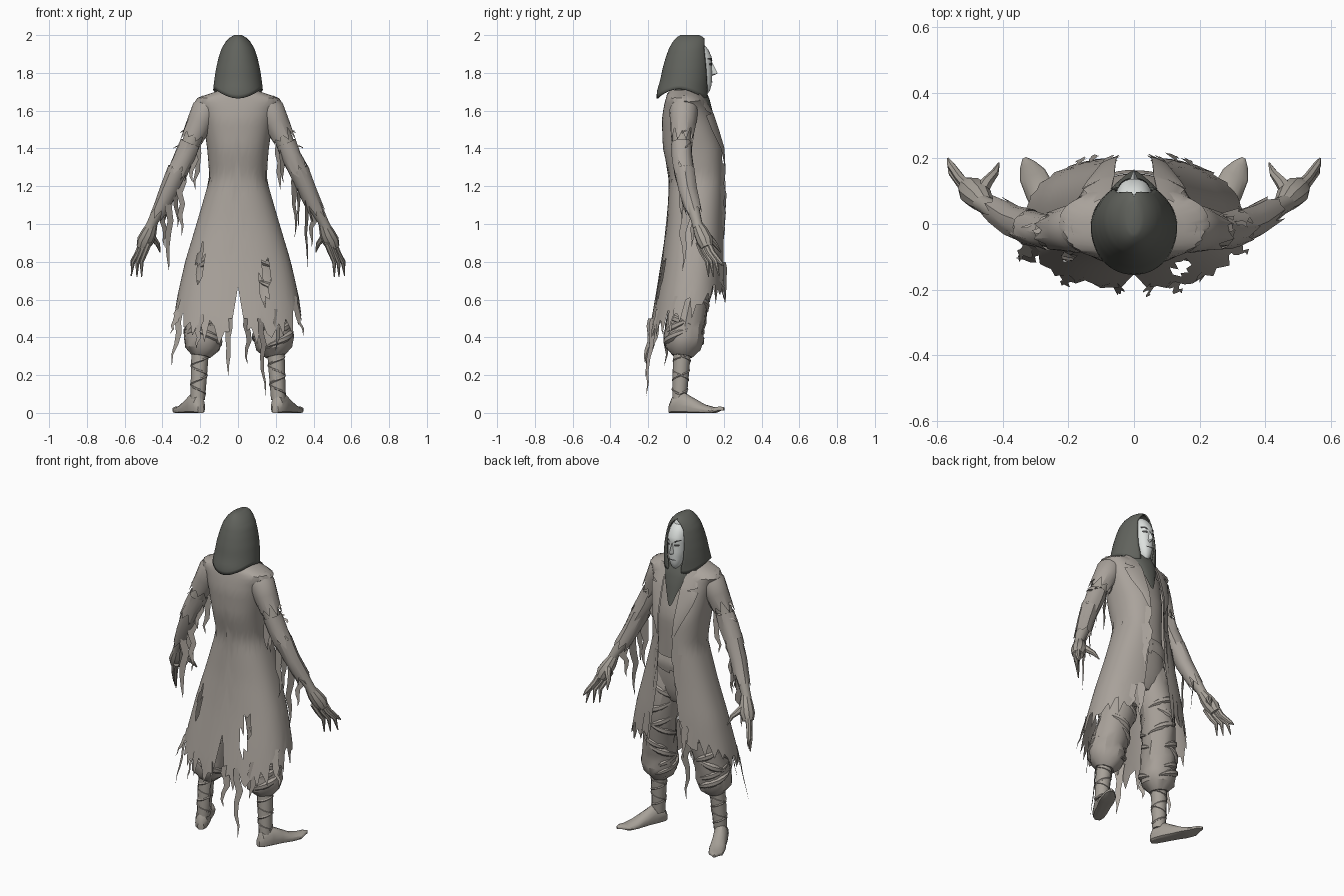
import bpy, bmesh, math, random
from mathutils import Vector

random.seed(4)
if "Cube" in bpy.data.objects:
    bpy.data.objects.remove(bpy.data.objects["Cube"])
E = 0.85  # squareness of the cloth cross-sections
made = []


def material(name, rgb):
    m = bpy.data.materials.new(name)
    m.use_nodes = True
    m.diffuse_color = (*rgb, 1)
    for n in m.node_tree.nodes:
        if n.type == 'BSDF_PRINCIPLED':
            n.inputs["Base Color"].default_value = (*rgb, 1)
            n.inputs["Roughness"].default_value = 0.9
    return m


COAT = material("worn_taupe", (0.40, 0.365, 0.33))
PANTS = material("dusty_brown_grey", (0.385, 0.35, 0.315))
HOOD = material("dark_olive_grey", (0.12, 0.125, 0.11))
SKIN = material("grey_skin", (0.385, 0.355, 0.315))
MASK = material("pale_mask", (0.72, 0.75, 0.73))
DARK = material("charcoal", (0.06, 0.06, 0.06))


def add(name, verts, faces, mat):
    bm = bmesh.new()
    vs = [bm.verts.new(v) for v in verts]
    for f in faces:
        bm.faces.new([vs[i] for i in f])
    bmesh.ops.remove_doubles(bm, verts=bm.verts, dist=0.0002)
    bmesh.ops.recalc_face_normals(bm, faces=bm.faces)
    me = bpy.data.meshes.new(name)
    bm.to_mesh(me)
    bm.free()
    me.materials.append(mat)
    ob = bpy.data.objects.new(name, me)
    bpy.context.collection.objects.link(ob)
    made.append(ob)
    return ob


# Profile rows run downwards: z, half width, back y, front y, half gap
def profile(rows, z):
    if z >= rows[0][0]:
        return rows[0][1:]
    for p, q in zip(rows, rows[1:]):
        if z >= q[0]:
            k = (p[0] - z) / (p[0] - q[0])
            return [m + (n - m) * k for m, n in zip(p[1:], q[1:])]
    return rows[-1][1:]


def on_shell(rows, z, u, e):
    a, yb, yf, g = profile(rows, z)
    t0 = math.asin(min(1, g / a) ** (1 / e))
    t = t0 + (2 * math.pi - 2 * t0) * u
    sx, cy = [math.copysign(abs(v) ** e, v) for v in (math.sin(t), math.cos(t))]
    return Vector((a * sx, (yb + yf) / 2 + (yf - yb) / 2 * cy, z))


def surface_y(rows, x, z, side):
    a, yb, yf, g = profile(rows, z)
    c = (1 - min(1, abs(x) / a) ** (2 / E)) ** (E / 2)
    return (yb + yf) / 2 + side * (yf - yb) / 2 * c


def shell(name, rows, hem, mat, cols=48, steps=14, power=1.0, caps=(), keep=None, e=E):
    top, verts, faces = rows[0][0], [], []
    hems = [hem(j / cols, j) for j in range(cols + 1)]
    for i in range(steps + 1):
        k = (i / steps) ** power
        verts += [on_shell(rows, top + (h - top) * k, j / cols, e) for j, h in enumerate(hems)]
    w = cols + 1
    for i in range(steps):
        for j in range(cols):
            f = (i * w + j, i * w + j + 1, (i + 1) * w + j + 1, (i + 1) * w + j)
            if keep is None or keep(sum((verts[n] for n in f), Vector()) / 4):
                faces.append(f)
    for c in caps:
        faces.append([c * steps * w + j for j in range(cols)])
    return add(name, verts, faces, mat)


def tube(name, stations, mat, sides=12, jag=0, rough=0, ref=(0, 1, 0)):
    pts = [Vector(s[:3]) for s in stations]
    verts, faces, n = [], [], len(pts)
    for i, p in enumerate(pts):
        d = (pts[min(i + 1, n - 1)] - pts[max(i - 1, 0)]).normalized()
        e1 = Vector(ref).cross(d).normalized()
        e2 = d.cross(e1)
        for j in range(sides):
            a = 2 * math.pi * j / sides
            r = stations[i][3] * (1 + random.uniform(-rough, rough))
            v = p + (e1 * math.cos(a) + e2 * math.sin(a)) * r
            if jag and i == n - 1:
                v += d * jag * (random.uniform(0.3, 1) if j % 2 else -random.random())
            verts.append(v)
    for i in range(n - 1):
        for j in range(sides):
            k = (j + 1) % sides
            faces.append((i * sides + j, i * sides + k, (i + 1) * sides + k, (i + 1) * sides + j))
    if not jag:
        faces += [list(range(sides)), [(n - 1) * sides + j for j in range(sides)]]
    return add(name, verts, faces, mat)


def plate(name, base, rows, s, off, mat, cols=4):
    verts, faces = [], []
    for z, x0, x1 in rows:
        for j in range(cols + 1):
            x = x0 + (x1 - x0) * j / cols
            verts.append((s * x, surface_y(base, x, z, 1) + off, z))
    w = cols + 1
    for i in range(len(rows) - 1):
        for j in range(cols):
            faces.append((i * w + j, i * w + j + 1, (i + 1) * w + j + 1, (i + 1) * w + j))
    return add(name, verts, faces, mat)


def rag(name, start, end, width, mat=COAT, turn=0.4, n=7):
    # Crooked ribbon tapering to a point
    a, b = Vector(start), Vector(end)
    side = Vector((math.cos(turn), math.sin(turn), 0))
    verts = []
    for i in range(n):
        k = i / (n - 1)
        p = a.lerp(b, k) + side * random.uniform(-0.012, 0.012) * (0 < i < n - 1)
        h = side * width / 2 * (1.03 - k * k) * random.uniform(0.8, 1.2)
        verts += [p - h, p + h]
    add(name, verts, [(2 * i, 2 * i + 1, 2 * i + 3, 2 * i + 2) for i in range(n - 1)], mat)


# Long open coat with peaked shoulders, a torn hem, a back slit and slashes
coat = [(1.71, .09, -.08, .05, .06), (1.69, .15, -.1, .075, .07), (1.66, .238, -.108, .1, .07),
        (1.62, .205, -.118, .12, .065), (1.55, .185, -.128, .15, .06), (1.4, .163, -.122, .195, .055),
        (1.24, .15, -.086, .2, .05), (1.0, .22, -.103, .2, .06), (.8, .28, -.13, .205, .09),
        (.6, .325, -.165, .205, .12), (.4, .352, -.2, .2, .14)]


def coat_hem(u, j):
    if abs(j - 36) < 2:
        return 0.67 if j == 36 else 0.43
    z = 0.545 + 0.115 * math.cos(2 * math.pi * u)
    return z + (-random.uniform(.02, .08) if j % 3 == 0 else random.uniform(-.03, .06))


def unslashed(p):
    right_cut = abs(p.x - .14 - (p.z - .7) * .2) < .022 and .61 < p.z < .79
    left_cut = abs(p.x + .2) < .016 and .73 < p.z < .86
    return p.y > 0 or not (right_cut or left_cut)


shell("coat", coat, coat_hem, COAT, cols=72, steps=28, power=1.5, keep=unslashed)
for x, z0, x1, z1 in [(-.29, .6, -.35, .25), (-.05, .5, -.05, .19), (.12, .5, .145, .09), (.05, .5, .05, .26),
                      (.3, .62, .345, .41), (-.2, .52, -.22, .34), (.21, .55, .2, .33), (-.31, .55, -.36, .42)]:
    y = surface_y(coat, x, z0, -1)
    rag("hem_rag", (x, y, z0), (x1, y - .035, z1), .045, turn=math.copysign(.75, x))

# Shirt, waist sash and scarf
shirt = [(1.69, .09, -.05, .05, 0), (1.6, .16, -.09, .1, 0), (1.4, .14, -.1, .155, 0),
         (1.24, .13, -.07, .15, 0), (1.0, .165, -.085, .14, 0), (.9, .15, -.08, .125, 0), (.85, .09, -.05, .1, 0)]
shell("shirt", shirt, lambda u, j: .85, PANTS, steps=18, caps=(0, 1))
sash = [(1.15, .137, -.075, .155, 0), (1.11, .155, -.085, .165, 0), (1.02, .168, -.09, .15, 0)]
shell("waist_sash", sash, lambda u, j: 1.05 + .03 * math.sin(7 * u), PANTS, steps=4)
scarf = [(1.74, .08, -.06, .09, 0), (1.66, .1, -.06, .125, 0), (1.6, .085, -.05, .14, 0), (1.45, .045, .0, .165, 0)]
shell("scarf", scarf, lambda u, j: 1.66 - .19 * max(0, math.cos(2 * math.pi * u)) ** 5, HOOD)

# Hood
hood = [(2.0, .02, -.03, .07, 0), (1.988, .042, -.05, .095, 0), (1.965, .065, -.07, .108, .03),
        (1.93, .087, -.09, .115, .05), (1.88, .103, -.108, .122, .058), (1.82, .117, -.125, .126, .061),
        (1.76, .126, -.137, .126, .058), (1.7, .133, -.155, .122, .045)]
ob = shell("hood", hood, lambda u, j: 1.715 - .05 * math.cos(2 * math.pi * u) ** 2, HOOD, steps=20, power=1.3,
           caps=(0,), e=1.0)
thick = ob.modifiers.new("thickness", 'SOLIDIFY')
thick.thickness = 0.008

# Masked head
head = [(1.955, .035, .0, .09, 0), (1.93, .052, -.02, .115, 0), (1.88, .06, -.03, .138, 0), (1.84, .06, -.03, .136, 0),
        (1.79, .056, -.02, .138, 0), (1.74, .045, .0, .136, 0), (1.7, .028, .04, .125, 0), (1.69, .015, .05, .115, 0)]
shell("face_mask", head, lambda u, j: 1.69, MASK, cols=32, steps=16, caps=(0, 1))
add("nose", [(0, .137, 1.86), (-.014, .13, 1.79), (.014, .13, 1.79), (0, .168, 1.797), (0, .13, 1.78)],
    [(0, 1, 3), (0, 3, 2), (1, 4, 3), (4, 2, 3)], MASK)
plate("mouth", head, [(1.755, -.02, .02), (1.749, -.022, .022)], 1, .003, DARK)

for s, side in ((1, "left"), (-1, "right")):
    def mir(rows):
        return [(s * r[0], *r[1:]) for r in rows]

    # Eyes, brows and lapels
    plate(side + "_eye", head, [(1.852, .018, .04), (1.845, .013, .043), (1.838, .018, .036)], s, .003, DARK)
    plate(side + "_brow", head, [(1.878, .03, .048), (1.872, .02, .048), (1.862, .01, .016)], s, .003, DARK)
    plate(side + "_lapel", coat, [(1.688, .075, .12), (1.6, .062, .155), (1.585, .06, .105), (1.575, .06, .16),
                                  (1.5, .058, .14), (1.4, .053, .1), (1.3, .05, .055)], s, .014, COAT, cols=6)

    # Arm, torn sleeve pieces
    tube(side + "_arm", mir([(.15, -.01, 1.62, .05), (.185, -.015, 1.58, .055), (.22, -.022, 1.5, .05),
                             (.262, -.025, 1.4, .047), (.32, -.01, 1.28, .048), (.39, .022, 1.13, .04),
                             (.447, .055, 1.02, .028), (.465, .065, .98, .028)]), SKIN)
    tube(side + "_upper_sleeve", mir([(.14, -.01, 1.635, .066), (.172, -.012, 1.6, .076), (.2, -.015, 1.54, .07),
                                      (.238, -.02, 1.46, .06)]), COAT, 16, jag=.045)
    tube(side + "_elbow_sleeve", mir([(.252, -.025, 1.43, .053), (.28, -.02, 1.36, .055),
                                      (.32, -.01, 1.28, .054)]), COAT, 14, jag=.04, rough=.08)
    tube(side + "_fore_sleeve", mir([(.318, -.01, 1.29, .052), (.365, .008, 1.18, .048),
                                     (.415, .04, 1.07, .043)]), COAT, 14, jag=.05, rough=.08)
    for x, y, z, x1, y1, z1 in [(.21, .0, 1.47, .225, .0, 1.18), (.24, -.04, 1.4, .24, -.05, 1.22),
                                (.3, -.01, 1.28, .3, -.03, .93), (.33, .01, 1.22, .32, -.01, .98),
                                (.36, .0, 1.15, .365, -.02, .75), (.4, .05, 1.08, .39, .03, .88),
                                (.25, .02, 1.44, .345, -.01, 1.4), (.24, .0, 1.52, .31, -.02, 1.48)]:
        rag(side + "_sleeve_rag", (s * x, y, z), (s * x1, y1, z1), .042, turn=random.uniform(.2, 1.2))

    # Hand with clawed fingers
    tube(side + "_palm", mir([(.452, .06, 1.0, .027), (.47, .08, .955, .04), (.492, .1, .91, .044),
                              (.507, .112, .875, .032)]), SKIN, 10)
    for x, y, x1, y1, z1 in [(.53, .14, .567, .2, .78), (.525, .12, .565, .175, .725),
                             (.51, .1, .535, .145, .72), (.49, .085, .51, .12, .72)]:
        tube(side + "_finger", mir([(x - .02, y - .02, .9, .016), (x, y, .85, .015),
                                    ((x + x1) / 2 + .01, (y + y1) / 2 + .01, .8, .012), (x1, y1, z1, .003)]), SKIN, 7)
    tube(side + "_thumb", mir([(.475, .085, .96, .024), (.45, .125, .925, .019), (.425, .155, .895, .013),
                               (.412, .185, .85, .003)]), SKIN, 7)

    # Baggy trouser leg gathered into a cuff, with soft slanted folds
    leg = [(.08, .02, 1.06, .088), (.09, .03, .98, .1), (.105, .04, .9, .098), (.125, .05, .8, .1),
           (.14, .045, .72, .094), (.152, .035, .65, .1), (.167, .02, .57, .093), (.176, .005, .5, .102),
           (.183, -.006, .45, .098), (.187, -.012, .4, .104), (.19, -.015, .34, .093), (.197, -.02, .3, .052)]
    tube(side + "_trouser_leg", mir(leg), PANTS, 16, rough=.07)
    for x, y, z, r in leg[2:10]:
        for start in (random.uniform(0, 2), random.uniform(3, 5)):
            slant, arc = random.choice((-.1, .1)), []
            for i in range(9):
                k, a = i / 8, start + i * .3
                arc.append((s * x + r * .89 * math.cos(a), y + r * .89 * math.sin(a), z + slant * (k - .5),
                            .004 + .019 * math.sin(math.pi * k)))
            tube(side + "_trouser_fold", arc, PANTS, 7, ref=(0, 0, 1))

    # Wrapped shin
    tube(side + "_shin", mir([(.2, -.02, .33, .046), (.207, -.028, .2, .043), (.213, -.035, .07, .038)]), SKIN)
    for hand in (1, -1):
        wrap = []
        for i in range(41):
            k, a = i / 40, hand * i * math.pi / 10
            r = .044 - .006 * k
            wrap.append((s * (.201 + .011 * k) + r * math.cos(a), -.021 - .013 * k + r * math.sin(a), .3 - .2 * k, .006))
        tube(side + "_shin_wrap", wrap, PANTS, 5, ref=(0, 0, 1))

    # Splayed foot with a pointed toe
    d = Vector((.12, .25, 0)).normalized()
    across, verts, faces, m = Vector((d.y, -d.x, 0)), [], [], 14
    stations = [(0, .018, .05), (.02, .035, .09), (.08, .042, .11), (.14, .042, .078),
                (.2, .047, .046), (.26, .042, .03), (.295, .025, .022), (.318, .006, .018)]
    for dist, w, h in stations:
        for j in range(m):
            a = 2 * math.pi * j / m
            p = Vector((.197, -.085, 0)) + d * dist + across * w * math.cos(a)
            p.z = max(0, h * (.35 + .65 * math.sin(a))) + .012 * (dist > .28)
            verts.append((s * p.x, p.y, p.z))
    for i in range(len(stations) - 1):
        for j in range(m):
            k = (j + 1) % m
            faces.append((i * m + j, i * m + k, (i + 1) * m + k, (i + 1) * m + j))
    faces += [list(range(m)), [(len(stations) - 1) * m + j for j in range(m)]]
    add(side + "_foot", verts, faces, SKIN)

    # Rags along the open front edge
    for x, z, z1 in [(.06, 1.32, 1.0), (.08, 1.2, .92), (.12, .8, .58), (.16, .78, .62)]:
        y = surface_y(coat, x, z, 1)
        rag(side + "_front_rag", (s * x, y + .004, z), (s * (x + .01), y + .012, z1), .04, turn=-.6 * s)

# Soft shading with sharp creases kept
for ob in bpy.context.selected_objects:
    ob.select_set(False)
for ob in made:
    ob.select_set(True)
bpy.context.view_layer.objects.active = made[0]
bpy.ops.object.shade_smooth_by_angle(angle=math.radians(32))
